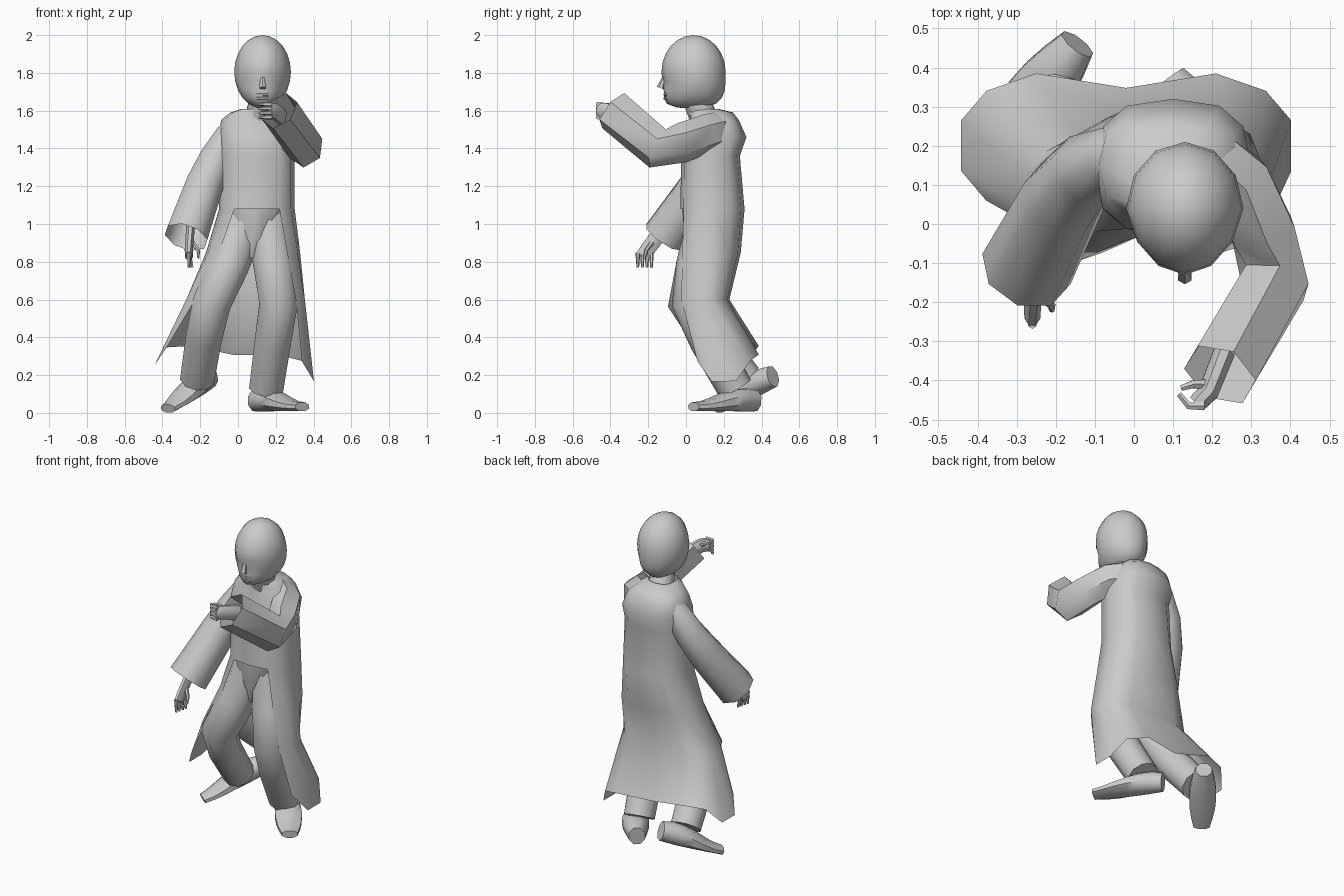
import bpy, bmesh
from math import sin, cos, pi, radians, copysign
from mathutils import Vector

if "Cube" in bpy.data.objects:
    bpy.data.objects.remove(bpy.data.objects["Cube"])

GREY = (.6, .6, .6, 1)
FORWARD = Vector((0, 1, 0))
UP = Vector((0, 0, 1))
grey = bpy.data.materials.new("plain grey")
grey.use_nodes = True
grey.diffuse_color = GREY
grey.node_tree.nodes["Principled BSDF"].inputs["Base Color"].default_value = GREY


def finish(name, bm):
    """Turn a bmesh into a smooth grey object that keeps its sharp edges."""
    bmesh.ops.delete(bm, geom=[v for v in bm.verts if not v.link_faces], context='VERTS')
    bmesh.ops.recalc_face_normals(bm, faces=bm.faces)
    mesh = bpy.data.meshes.new(name)
    bm.to_mesh(mesh)
    bm.free()
    mesh.materials.append(grey)
    part = bpy.data.objects.new(name, mesh)
    bpy.context.collection.objects.link(part)
    bpy.ops.object.select_all(action='DESELECT')
    part.select_set(True)
    bpy.context.view_layer.objects.active = part
    bpy.ops.object.shade_smooth_by_angle(angle=radians(55))


def skin(name, rows, start_cap=False, end_cap=False, open_strips=0):
    """Join rings with quads; the first open_strips strips are left open at the front."""
    bm = bmesh.new()
    grid = [[bm.verts.new(point) for point in row] for row in rows]
    count = len(grid[0])
    for k, (lower, upper) in enumerate(zip(grid, grid[1:])):
        for i in range(count):
            j = (i + 1) % count
            if k >= open_strips or 0 not in (i, j):
                bm.faces.new((lower[i], lower[j], upper[j], upper[i]))
    if start_cap:
        bm.faces.new(grid[0])
    if end_cap:
        bm.faces.new(grid[-1])
    finish(name, bm)


def tube(name, centres, widths, depths, sides=8, ref=FORWARD, open_end=False):
    """Loft oval rings, each square to the path through the centres."""
    last = len(centres) - 1
    rows = []
    for k, centre in enumerate(centres):
        along = centres[min(k + 1, last)] - centres[max(k - 1, 0)]
        across = along.cross(ref).normalized()
        deep = across.cross(along).normalized()
        turns = [2 * pi * (i + .5) / sides for i in range(sides)]
        rows.append([centre + across * widths[k] * cos(a) + deep * depths[k] * sin(a)
                     for a in turns])
    skin(name, rows, True, not open_end)


def limb(name, joints, start, end, flat=1, **options):
    """Tube through the joints whose radius runs evenly from start to end."""
    last = len(joints) - 1
    radii = [start + (end - start) * k / last for k in range(last + 1)]
    tube(name, [Vector(j) for j in joints], radii, [r * flat for r in radii], **options)


def soft(value):
    """Square off a sine or cosine so that ovals get fuller corners."""
    return copysign(abs(value) ** .75, value)


def body_ring(z, cx, half_width, cy, half_depth, gap=pi / 6, droop=0):
    """Level ring: one point at the front, the rest spread beyond the gap beside it."""
    row = []
    for i in range(12):
        a = gap + (i - 1) * (pi - gap) / 5 if i else 0
        x = cx - half_width * soft(sin(a))
        pleat = droop * max(0, 1 - 8 * abs(x + .08))
        dip = droop * (x + 1.5 * sin(a) ** 8) + pleat / 2
        row.append((x, cy - half_depth * soft(cos(a)) - pleat, z - dip))
    return row


# Head: an egg with a full back, a forward jaw and pinched eye sockets
bm = bmesh.new()
bmesh.ops.create_uvsphere(bm, u_segments=12, v_segments=12, radius=1)
for v in bm.verts:
    x, y, z = v.co
    front = max(0, -y)
    if z < 0 < y:
        y *= 1 + .5 * z * z
    jaw = .2 * z ** 4 * front if z < 0 else 0
    socket = .02 if front > .6 and .2 < abs(x) < .7 and -.3 < z < -.1 else 0
    v.co = (.13 + .15 * x * (1 - .12 * front), .04 + .17 * y - jaw + socket, 1.805 + .195 * z)
finish("head", bm)

# Nose, lips and neck
limb("nose", [(.13, -.11, 1.79), (.13, -.135, 1.72)], .01, .02, sides=6)
for name, z in (("upper_lip", 1.685), ("lower_lip", 1.665)):
    limb(name, [(.1, -.1, z), (.13, -.113, z), (.16, -.1, z)], .008, .008, sides=6, ref=UP)
limb("neck", [(.11, .1, 1.55), (.13, .04, 1.68)], .08, .07)

# Long coat from hem to collar, its skirt open at the front
skin("coat", [body_ring(*ring) for ring in (
    (.33, -.02, .43, .2, .2, .9, .1), (.6, .04, .32, .08, .15, .9),
    (.85, .08, .25, .12, .17, .7), (1.08, .1, .2, .14, .17),
    (1.36, .1, .2, .13, .155), (1.46, .1, .2, .145, .175), (1.55, .09, .18, .15, .13),
    (1.59, .09, .13, .13, .12), (1.61, .1, .08, .09, .08))], open_strips=3)

# Trousers
skin("hips", [body_ring(*ring) for ring in (
    (.82, .07, .03, .1, .08), (.92, .08, .1, .12, .13), (1.1, .1, .19, .14, .16))],
    start_cap=True, end_cap=True)
limb("right_trouser_leg", [(.04, .13, 1.08), (0, .1, .92), (-.05, .06, .78), (-.14, .01, .58),
                           (-.18, .13, .4), (-.215, .31, .18)], .125, .095, sides=10)
limb("left_trouser_leg", [(.16, .13, 1.08), (.17, .1, .92), (.19, .06, .78), (.215, .03, .58),
                          (.185, .12, .38), (.15, .26, .13)], .125, .095, sides=10)

# Shoes: blunt at both ends, highest at the ankle
for name, heel, toe in (("left_shoe", (.09, .37, .01), (.34, .04, .01)),
                        ("right_shoe", (-.145, .46, .14), (-.37, .17, 0))):
    steps = [k / 6 for k in range(7)]
    heights = [.025 + .04 * cos(2 * (f - .2)) ** 2 * (f < .9) for f in steps]
    widths = [.05 + .035 * sin(pi * f) for f in steps]
    centres = [Vector(heel).lerp(Vector(toe), f) + UP * h * .9 for f, h in zip(steps, heights)]
    tube(name, centres, widths, heights, ref=UP)

# Sleeves, flaring to open cuffs
limb("right_sleeve", [(.02, .18, 1.53), (-.05, .17, 1.46), (-.12, .14, 1.34),
                      (-.18, .07, 1.2), (-.275, -.115, .93)], .07, .12, open_end=True)
limb("left_sleeve", [(.18, .18, 1.5), (.27, .11, 1.48), (.33, -.02, 1.43),
                     (.36, -.15, 1.4), (.22, -.385, 1.6)],
     .085, .1, flat=1.15, sides=6, ref=UP, open_end=True)

# Relaxed right hand with hanging fingers
limb("right_palm", [(-.25, -.1, 1), (-.26, -.2, .87), (-.26, -.23, .83)], .025, .022, flat=1.8)
for i in range(4):
    knuckle = Vector((-.26, -.255 + i * .024, .85))
    tip = knuckle + Vector((i * .006, 0, -.08))
    limb("right_finger", [knuckle, knuckle.lerp(tip, .5), tip], .013, .007, sides=6)
limb("right_thumb", [(-.24, -.18, .9), (-.21, -.21, .86), (-.21, -.22, .82)], .014, .007, sides=6)

# Raised left hand with curled fingers
limb("left_palm", [(.23, -.33, 1.57), (.19, -.43, 1.6), (.16, -.46, 1.6)],
     .03, .026, flat=1.6, ref=UP)
for i in range(4):
    knuckle = Vector((.18, -.465, 1.565 + i * .023))
    bend = knuckle + Vector((-.04, 0, 0))
    tip = bend + Vector((-.025, .03, 0))
    limb("left_finger", [knuckle, bend, tip], .013, .008, sides=6, ref=UP)
limb("left_thumb", [(.19, -.41, 1.61), (.15, -.41, 1.63), (.12, -.42, 1.63)],
     .015, .008, sides=6, ref=UP)
